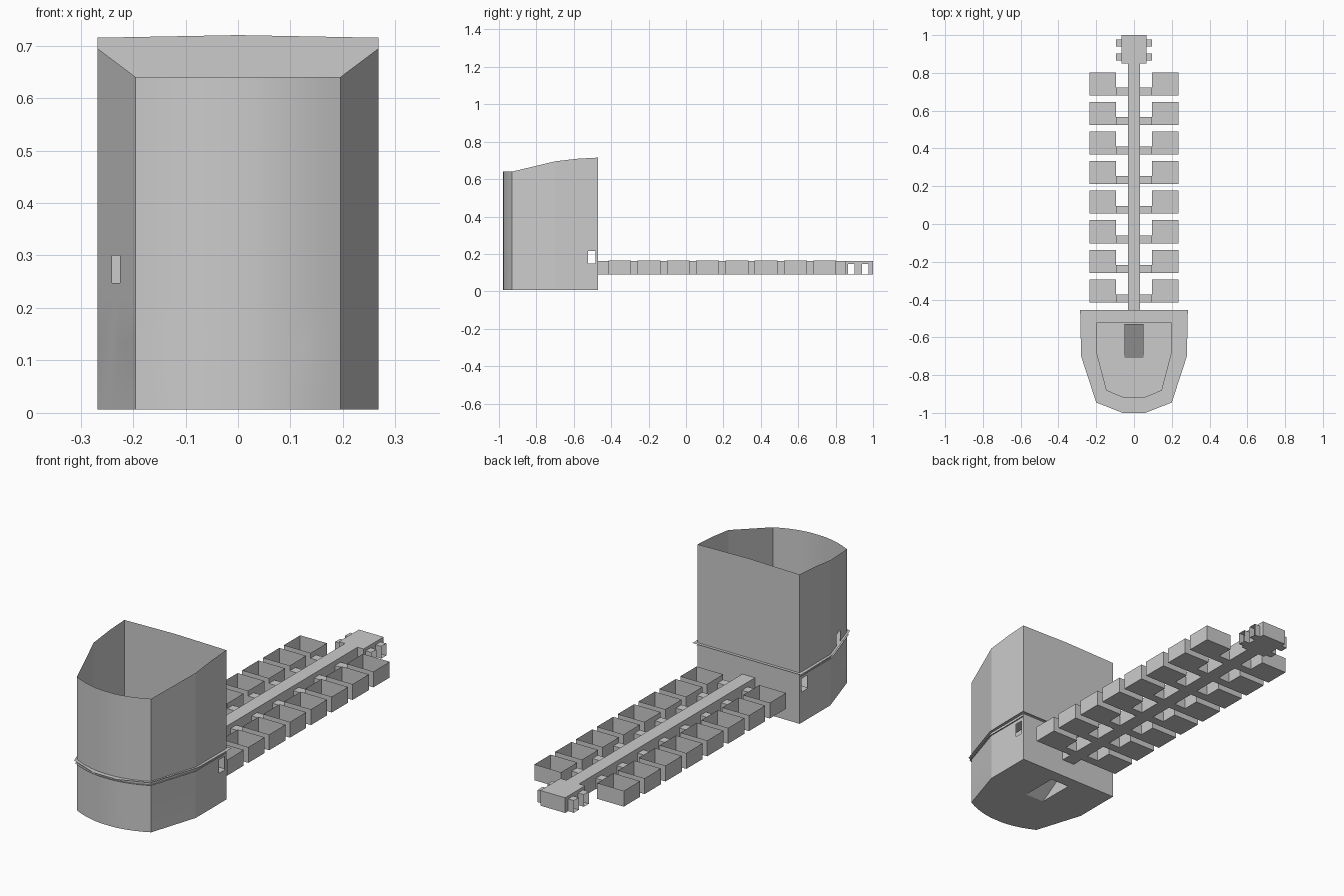
import bpy, bmesh, math
from mathutils import Vector

cube = bpy.data.objects.get("Cube")
if cube:
    bpy.data.objects.remove(cube, do_unlink=True)

grey = bpy.data.materials.new("plain grey")
grey.use_nodes = True
colour = (0.6, 0.6, 0.6, 1)
grey.diffuse_color = colour
grey.node_tree.nodes["Principled BSDF"].inputs["Base Color"].default_value = colour


def finish(name, bm, smooth=False):
    mesh = bpy.data.meshes.new(name)
    bm.to_mesh(mesh)
    bm.free()
    mesh.materials.append(grey)
    obj = bpy.data.objects.new(name, mesh)
    bpy.context.collection.objects.link(obj)
    if smooth:
        bpy.context.view_layer.objects.active = obj
        obj.select_set(True)
        bpy.ops.object.shade_smooth_by_angle(angle=math.radians(25))
        obj.select_set(False)
    return obj


def box(bm, lo, hi, omit=()):
    """Thin-walled box; omit lists the outward axes left open, such as +z."""
    ret = bmesh.ops.create_cube(bm, size=1)
    lo, hi = Vector(lo), Vector(hi)
    for v in ret["verts"]:
        v.co = (lo + hi) / 2 + v.co * (hi - lo)
    faces = {f for v in ret["verts"] for f in v.link_faces}
    bm.normal_update()
    axes = {"x": 0, "y": 1, "z": 2}
    gone = [f for f in faces for o in omit
            if f.normal[axes[o[1]]] * (1 if o[0] == "+" else -1) > 0.9]
    bmesh.ops.delete(bm, geom=gone, context="FACES")


def cut_window(bm, lo, hi):
    """Slice around a region and remove the faces inside it."""
    for axis in range(3):
        for value in (lo[axis], hi[axis]):
            if value is None:
                continue
            point, normal = Vector((0, 0, 0)), Vector((0, 0, 0))
            point[axis], normal[axis] = value, 1
            bmesh.ops.bisect_plane(bm, geom=bm.verts[:] + bm.edges[:] + bm.faces[:],
                                   plane_co=point, plane_no=normal)
    gone = [f for f in bm.faces if all(
        (lo[i] is None or f.calc_center_median()[i] > lo[i]) and
        (hi[i] is None or f.calc_center_median()[i] < hi[i]) for i in range(3))]
    bmesh.ops.delete(bm, geom=gone, context="FACES")


def mirrored(half):
    """Closed outline from its left half, listed back to front."""
    return half + [(-x, y) for x, y in reversed(half)]


def sheet(name, z, *loops):
    bm = bmesh.new()
    edges = []
    for loop in loops:
        vs = [bm.verts.new((x, y, z)) for x, y in loop]
        edges += [bm.edges.new((a, b)) for a, b in zip(vs, vs[1:] + vs[:1])]
    bmesh.ops.triangle_fill(bm, edges=edges, use_beauty=True, normal=(0, 0, 1))
    bmesh.ops.dissolve_limit(bm, angle_limit=0.01, verts=bm.verts[:], edges=bm.edges[:])
    return finish(name, bm)


# Tower wall: plan outline swept up to a sloping rim
front = [(0.195 - 0.0325 * i, -0.98 + 0.05 * ((6 - i) / 6) ** 2) for i in range(6)]
half = [(0.268, -0.47), (0.268, -0.58), (0.268, -0.7)] + front
plan = mirrored(half)
rim = [0.715, 0.709, 0.695] + [0.64] * len(front)
rim += rim[::-1]
BASE = 0.006
bm = bmesh.new()
low = [bm.verts.new((x, y, BASE)) for x, y in plan]
high = [bm.verts.new((x, y, z)) for (x, y), z in zip(plan, rim)]
for i in range(len(plan)):
    j = (i + 1) % len(plan)
    bm.faces.new((low[j], low[i], high[i], high[j]))
crown = bmesh.ops.subdivide_edges(
    bm, edges=[e for e in bm.edges if abs(e.verts[0].co.y + e.verts[1].co.y + 0.94) < 0.001
               and abs(e.verts[0].co.x + e.verts[1].co.x) < 0.001], cuts=1)
for v in bm.verts:
    if abs(v.co.x) < 0.01 and v.co.y > -0.5 and v.co.z > 0.7:
        v.co.z = 0.72
for side in (-1, 1):
    xs = sorted((side * 0.26, side * 0.28))
    cut_window(bm, (xs[0], -0.525, 0.135), (xs[1], -0.485, 0.215))
cut_window(bm, (-0.24, -0.93, 0.248), (-0.225, -0.7, 0.3))
finish("tower_wall", bm, smooth=True)

# Deck with a broad opening, and a narrow ledge beneath it
opening = mirrored([(0.198, -0.525), (0.195, -0.69), (0.145, -0.88), (0.06, -0.915)])
flange = mirrored([(0.285, -0.455), (0.28, -0.7), (0.2, -0.945), (0.06, -1.0)])
sheet("deck", 0.248, flange, opening)
ledge = mirrored([(x * 1.02, y if y > -0.5 else y - 0.008) for x, y in half])
sheet("ledge", 0.232, ledge, opening)

# Floor with a ramped recess opening downward
RX, RF, RB = 0.05, -0.71, -0.53
recess = [(RX, RB), (RX, RF), (-RX, RF), (-RX, RB)]
sheet("tower_floor", BASE, plan, recess)
bm = bmesh.new()
foot = [bm.verts.new((x, y, BASE)) for x, y in recess]
top = [bm.verts.new((x, RB, 0.12)) for x in (RX, -RX)]
bm.faces.new((foot[1], top[0], top[1], foot[2]))
bm.faces.new((foot[0], top[0], foot[1]))
bm.faces.new((foot[3], foot[2], top[1]))
bm.faces.new((foot[0], foot[3], top[1], top[0]))
finish("ramp", bm)

# Window sills inside the tower
bm = bmesh.new()
for side in (-1, 1):
    xs = sorted((side * 0.23, side * 0.267))
    box(bm, (xs[0], -0.54, 0.13), (xs[1], -0.472, 0.15))
finish("window_sills", bm)

# Long corridor running back from the tower
Z0, Z1 = 0.09, 0.165
bm = bmesh.new()
box(bm, (-0.033, -0.47, Z0), (0.033, 0.85, Z1 - 0.003))
finish("corridor", bm)

# Eight pairs of open-topped rooms, each with a passage to the corridor
rooms, passages = bmesh.new(), bmesh.new()
for i in range(8):
    y = -0.415 + i * 0.1565
    for side in (-1, 1):
        xs = sorted((side * 0.095, side * 0.235))
        box(rooms, (xs[0], y, Z0), (xs[1], y + 0.122, Z1), omit=("+z",))
        xs = sorted((side * 0.033, side * 0.095))
        box(passages, (xs[0], y, Z0), (xs[1], y + 0.042, 0.14), omit=("+x", "-x"))
finish("rooms", rooms)
finish("passages", passages)

# End hall with two through doorways and their porches
hall, porches = bmesh.new(), bmesh.new()
box(hall, (-0.065, 0.85, Z0), (0.065, 1.0, Z1 - 0.003))
for y in (0.865, 0.94):
    for side in (-1, 1):
        xs = sorted((side * 0.06, side * 0.07))
        cut_window(hall, (xs[0], y, Z0 + 0.002), (xs[1], y + 0.037, 0.145))
        xs = sorted((side * 0.065, side * 0.095))
        box(porches, (xs[0], y, Z0), (xs[1], y + 0.037, 0.148), omit=("+x", "-x"))
finish("end_hall", hall)
finish("end_porches", porches)
